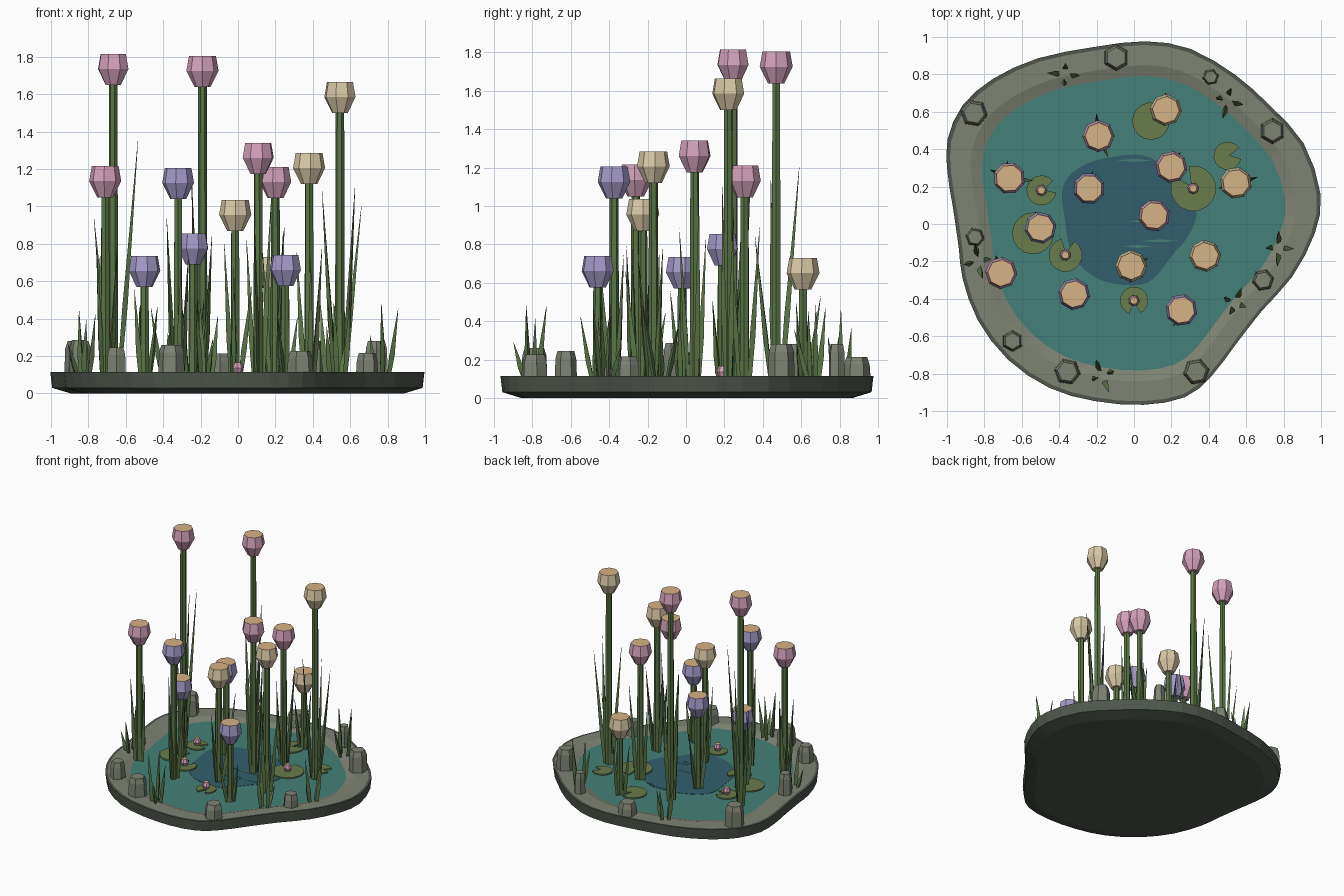
import bpy, bmesh, random
from math import sin, cos, pi, radians
from mathutils import Vector

random.seed(4)
cube = bpy.data.objects.get("Cube")
if cube:
    bpy.data.objects.remove(cube, do_unlink=True)


def material(name, r, g, b):
    lin = [((c / 255 + 0.055) / 1.055) ** 2.4 for c in (r, g, b)] + [1]
    m = bpy.data.materials.new(name)
    m.use_nodes = True
    m.diffuse_color = lin
    m.node_tree.nodes["Principled BSDF"].inputs["Base Color"].default_value = lin
    return m


PINK = material("pink petal", 212, 162, 187)
CREAM = material("cream petal", 218, 203, 168)
PURPLE = material("purple petal", 165, 155, 202)
GOLD = material("golden cap", 214, 178, 134)
STONE = material("grey stone", 126, 131, 116)
EARTH = material("dark earth", 78, 86, 76)
STEM = material("stem green", 90, 118, 70)
PAD = material("pad olive", 104, 124, 76)
WATER = material("teal water", 68, 128, 120)
DEEP = material("deep water", 50, 95, 108)


def loft(name, rings, mats, strips=None, top=0):
    """Join rings of points into a closed solid; strips gives a material per band."""
    bm = bmesh.new()
    loops = [[bm.verts.new(p) for p in ring] for ring in rings]
    n = len(loops[0])
    for k, (a, b) in enumerate(zip(loops, loops[1:])):
        for i in range(n):
            j = (i + 1) % n
            f = bm.faces.new((a[i], a[j], b[j], b[i]))
            f.material_index = strips[k] if strips else 0
    bm.faces.new(loops[0][::-1])
    bm.faces.new(loops[-1]).material_index = top
    me = bpy.data.meshes.new(name)
    bm.to_mesh(me)
    bm.free()
    for m in mats:
        me.materials.append(m)
    ob = bpy.data.objects.new(name, me)
    bpy.context.collection.objects.link(ob)
    return ob


def lathe(name, x, y, profile, sides, mats, strips=None, top=0, turn=0.0):
    rings = [[(x + r * cos(turn + 2 * pi * i / sides), y + r * sin(turn + 2 * pi * i / sides), z)
              for i in range(sides)] for r, z in profile]
    return loft(name, rings, mats, strips, top)


def blade(name, base, tip, width):
    """Thin three-sided leaf, widest a third of the way up."""
    base, tip = Vector(base), Vector(tip)
    a = random.uniform(0, 2 * pi)
    rings = []
    for t, w in ((0, 0.7), (0.3, 1), (1, 0.05)):
        c = base.lerp(tip, t)
        rings.append([c + Vector((cos(a + k), sin(a + k), 0)) * width * w
                      for k in (0, 2 * pi / 3, 4 * pi / 3)])
    return loft(name, rings, [STEM])


# Pond outline, smoothed by inserting a curved midpoint on each edge
OUTLINE = [(.99, .16), (.9, .43), (.72, .63), (.54, .79), (.3, .93), (.06, .97), (-.21, .94),
           (-.51, .88), (-.75, .77), (-.91, .63), (-.99, .45), (-.99, .27), (-.96, .08),
           (-.93, -.13), (-.91, -.29), (-.83, -.51), (-.67, -.72), (-.45, -.87), (-.21, -.94),
           (.05, -.96), (.27, -.92), (.41, -.81), (.54, -.64), (.68, -.46), (.84, -.28), (.96, -.05)]
pts = [Vector(p) * 1.007 for p in OUTLINE]
shore = []
for i, p in enumerate(pts):
    q, before, after = pts[(i + 1) % len(pts)], pts[i - 1], pts[(i + 2) % len(pts)]
    shore += [p, (p + q) * 0.5625 - (before + after) * 0.0625]


def shore_ring(scale, z, dx=0.0, dy=0.0):
    return [(p.x * scale + dx, p.y * scale + dy, z) for p in shore]


# Basin with bank and water surface
loft("pond_basin",
     [shore_ring(s, z) for s, z in ((.89, 0), (.99, .03), (1, .115), (.98, .115), (.87, .115), (.81, .097))],
     [EARTH, STONE, WATER], strips=[0, 0, 0, 1, 1], top=2)
loft("deep_water", [shore_ring(.36, z, -.025, .02) for z in (.095, .099)], [DEEP])

# Ripples
for x, y, length in ((.07, .015, .12), (.14, -.09, .1), (.02, -.12, .08), (.0, .34, .1)):
    loft("ripple", [[(x - length, y, z), (x, y - .008, z), (x + length, y, z), (x, y + .008, z)]
                    for z in (.097, .101)], [WATER])

# Tall flowers: x, y, top height, petal colour
FLOWERS = [(-.19, .47, 1.805, PINK), (.17, .61, .73, CREAM), (.2, .305, 1.21, PINK),
           (.545, .22, 1.665, CREAM), (-.667, .245, 1.815, PINK), (-.24, .19, .855, PURPLE),
           (.108, .045, 1.34, PINK), (-.5, -.02, .735, PURPLE), (.38, -.17, 1.285, CREAM),
           (-.015, -.225, 1.035, CREAM), (-.71, -.262, 1.215, PINK), (-.32, -.375, 1.205, PURPLE),
           (.253, -.46, .74, PURPLE)]
# Leaf tips that lean well away from their stems, by flower number
LEANING = {0: [(-.2, .59, 1.2), (-.14, .36, .84)],
           3: [(.66, .25, 1.0), (.45, .19, 1.08)],
           4: [(-.535, .23, 1.355), (-.77, .29, .94)]}

for n, (x, y, h, petal) in enumerate(FLOWERS):
    lathe("flower_stem", x, y, [(.027, .08), (.023, h - .15)], 6, [STEM], turn=n)
    lathe("flower_head", x, y, [(.043, h - .166), (.086, h - .08), (.072, h)], 8,
          [petal, GOLD], top=1, turn=n * 0.7)
    tips = list(LEANING.get(n, []))
    angle = random.uniform(0, 2 * pi)
    while len(tips) < 3:
        angle += 2.1
        lean = random.uniform(.06, .1)
        tips.append((x + lean * cos(angle), y + lean * sin(angle), h * random.uniform(.55, .78)))
    for tip in tips:
        away = (Vector(tip[:2]) - Vector((x, y))).normalized() * .03
        blade("flower_leaf", (x + away.x, y + away.y, .09), tip, .017)

# Lily pads: x, y, radius, notch direction in degrees, carries a blossom
PADS = [(.09, .55, .1, 50, False), (.5, .365, .075, 10, False), (.317, .19, .122, 125, True),
        (-.495, .18, .08, 15, True), (-.54, -.05, .112, 20, False), (-.367, -.166, .09, 80, True),
        (0, -.41, .075, 275, True)]
for x, y, r, notch, blossom in PADS:
    rim = [radians(notch + 24 + 312 * i / 14) for i in range(15)]
    loft("lily_pad", [[(x + .15 * r * cos(radians(notch)), y + .15 * r * sin(radians(notch)), z)]
                      + [(x + r * cos(a), y + r * sin(a), z) for a in rim]
                      for z in (.1, .11)], [PAD])
    if blossom:
        lathe("lily_blossom", x, y, [(.018, .108), (.03, .135), (.02, .165)], 7,
              [PINK, GOLD], top=1, turn=x)

# Bank rocks: x, y, radius, top height
ROCKS = [(-.095, .89, .072, .213), (-.855, .593, .075, .28), (.41, .786, .045, .28),
         (.74, .497, .07, .28), (-.85, -.07, .052, .285), (.69, -.3, .06, .215),
         (-.65, -.626, .058, .245), (-.356, -.79, .072, .26), (.333, -.79, .072, .227)]
for n, (x, y, r, top) in enumerate(ROCKS):
    lathe("bank_rock", x, y, [(r, .1), (r * .93, top - .04), (r * .75, top)], 6, [STONE],
          turn=pi / 6 + n * 0.35)

# Grass tufts on the bank
for x, y in ((-.37, .8), (.5, .66), (.77, -.13), (.54, -.42), (-.17, -.81), (-.83, -.2)):
    start = random.uniform(0, 2 * pi)
    for k in range(4):
        a = start + k * pi / 2
        out = random.uniform(.06, .1)
        blade("bank_grass", (x + .035 * cos(a), y + .035 * sin(a), .1),
              (x + out * cos(a), y + out * sin(a), random.uniform(.26, .5)), .018)
